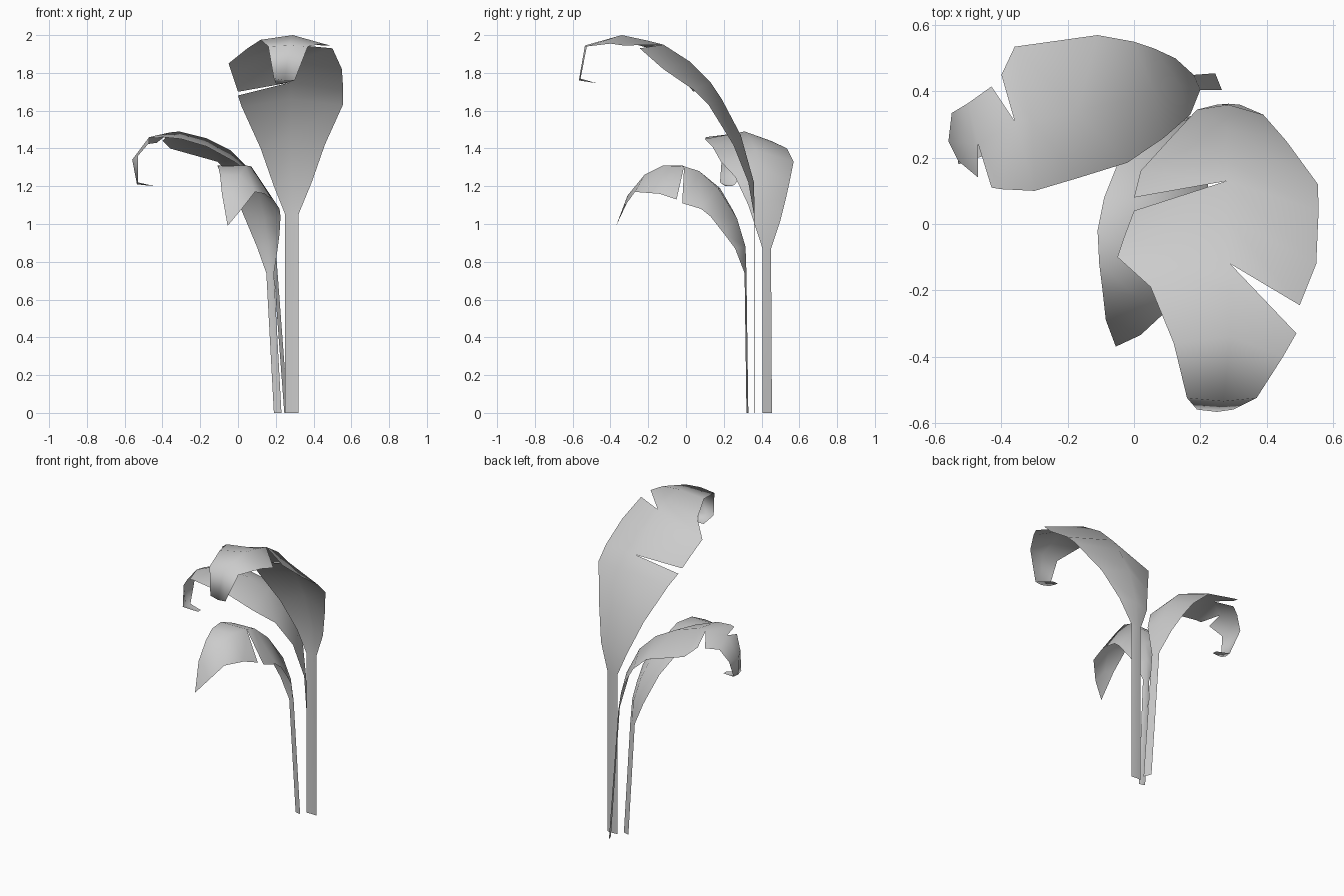
import bpy


def leaf(name, left, spine, right):
    """Loft a thin leaf between two edge paths and a midrib.
    A repeated midrib point opens a tear between the neighbouring rows."""
    verts, faces, index = [], [], {}

    def vid(p):
        if p not in index:
            index[p] = len(verts)
            verts.append(p)
        return index[p]

    for i in range(len(spine) - 1):
        if spine[i] == spine[i + 1]:
            continue
        for a, b in ((left, spine), (spine, right)):
            ids = [vid(p) for p in (a[i], b[i], b[i + 1], a[i + 1])]
            ids = list(dict.fromkeys(ids))
            if len(ids) > 2:
                faces.append(ids)
    mesh = bpy.data.meshes.new(name)
    mesh.from_pydata(verts, [], faces)
    mesh.polygons.foreach_set("use_smooth", [True] * len(faces))
    obj = bpy.data.objects.new(name, mesh)
    bpy.context.collection.objects.link(obj)
    return obj


# Tall leaf arching to the front, one tear on each side, curled tip
leaf(
    "tall_leaf",
    [(.25, .36, 0), (.25, .36, 1.05), (.19, .345, 1.2), (.12, .27, 1.4),
     (.02, .16, 1.62), (0, .08, 1.68), (0, .04, 1.70), (-.03, -.04, 1.79),
     (-.05, -.1, 1.85), (-.05, -.1, 1.85), (.05, -.19, 1.93),
     (.12, -.36, 1.975), (.16, -.525, 1.94), (.19, -.56, 1.77), (.2, -.47, 1.745)],
    [(.285, .363, 0), (.285, .363, 1.05), (.285, .36, 1.22), (.28, .29, 1.47),
     (.28, .19, 1.66), (.28, .13, 1.75), (.28, .13, 1.75), (.28, .02, 1.86),
     (.29, -.12, 1.95), (.29, -.12, 1.95), (.29, -.2, 1.97),
     (.29, -.34, 2.0), (.27, -.535, 1.945), (.25, -.567, 1.76), (.22, -.47, 1.745)],
    [(.32, .36, 0), (.32, .36, 1.05), (.39, .33, 1.22), (.46, .25, 1.42),
     (.555, .12, 1.63), (.557, .04, 1.71), (.557, .04, 1.71), (.55, -.12, 1.82),
     (.5, -.245, 1.93), (.49, -.33, 1.945), (.49, -.33, 1.945),
     (.45, -.4, 1.955), (.37, -.525, 1.94), (.3, -.56, 1.76), (.24, -.47, 1.745)],
)

# Middle leaf arching to the left, curled tip
leaf(
    "middle_leaf",
    [(.265, .405, 0), (.2, .405, .87), (.17, .33, 1.1), (.09, .26, 1.25),
     (-.02, .185, 1.33), (-.165, .14, 1.41), (-.3, .1, 1.45),
     (-.4, .105, 1.46), (-.4, .105, 1.46), (-.43, .11, 1.455),
     (-.47, .14, 1.43), (-.53, .19, 1.36), (-.53, .18, 1.22), (-.44, .21, 1.2)],
    [(.255, .43, 0), (.19, .428, .87), (.14, .42, 1.12), (.06, .40, 1.29),
     (-.04, .37, 1.39), (-.17, .34, 1.455), (-.31, .31, 1.49),
     (-.36, .31, 1.485), (-.36, .31, 1.485), (-.47, .24, 1.46),
     (-.47, .24, 1.46), (-.56, .25, 1.34), (-.535, .22, 1.21), (-.44, .225, 1.2)],
    [(.245, .455, 0), (.18, .45, .87), (.125, .5, 1.02), (.06, .53, 1.14),
     (0, .55, 1.23), (-.11, .57, 1.33), (-.36, .535, 1.40),
     (-.4, .45, 1.44), (-.43, .415, 1.43), (-.5, .365, 1.42),
     (-.5, .365, 1.42), (-.55, .335, 1.34), (-.53, .26, 1.21), (-.44, .24, 1.2)],
)

# Short leaf drooping forward with a pointed tip
leaf(
    "short_leaf",
    [(.19, .33, 0), (.15, .32, .74), (.1, .3, .88), (.02, .25, 1.07),
     (-.05, .18, 1.19), (-.09, .08, 1.27), (-.11, -.02, 1.31),
     (-.11, -.02, 1.31), (-.105, -.12, 1.305), (-.095, -.2, 1.26),
     (-.085, -.29, 1.16), (-.055, -.37, .99)],
    [(.21, .325, 0), (.17, .32, .74), (.165, .315, .88), (.14, .27, 1.03),
     (.1, .17, 1.19), (.07, .07, 1.28), (.07, -.01, 1.305),
     (.07, -.01, 1.305), (.04, -.12, 1.31), (.01, -.22, 1.26),
     (-.03, -.31, 1.15), (-.055, -.37, .99)],
    [(.23, .32, 0), (.19, .31, .74), (.21, .26, .87), (.22, .2, .95),
     (.225, .13, 1.04), (.22, .08, 1.08), (.2, -.02, 1.11),
     (.18, -.05, 1.13), (.14, -.14, 1.16), (.09, -.27, 1.17),
     (.02, -.335, 1.08), (-.055, -.37, .99)],
)
